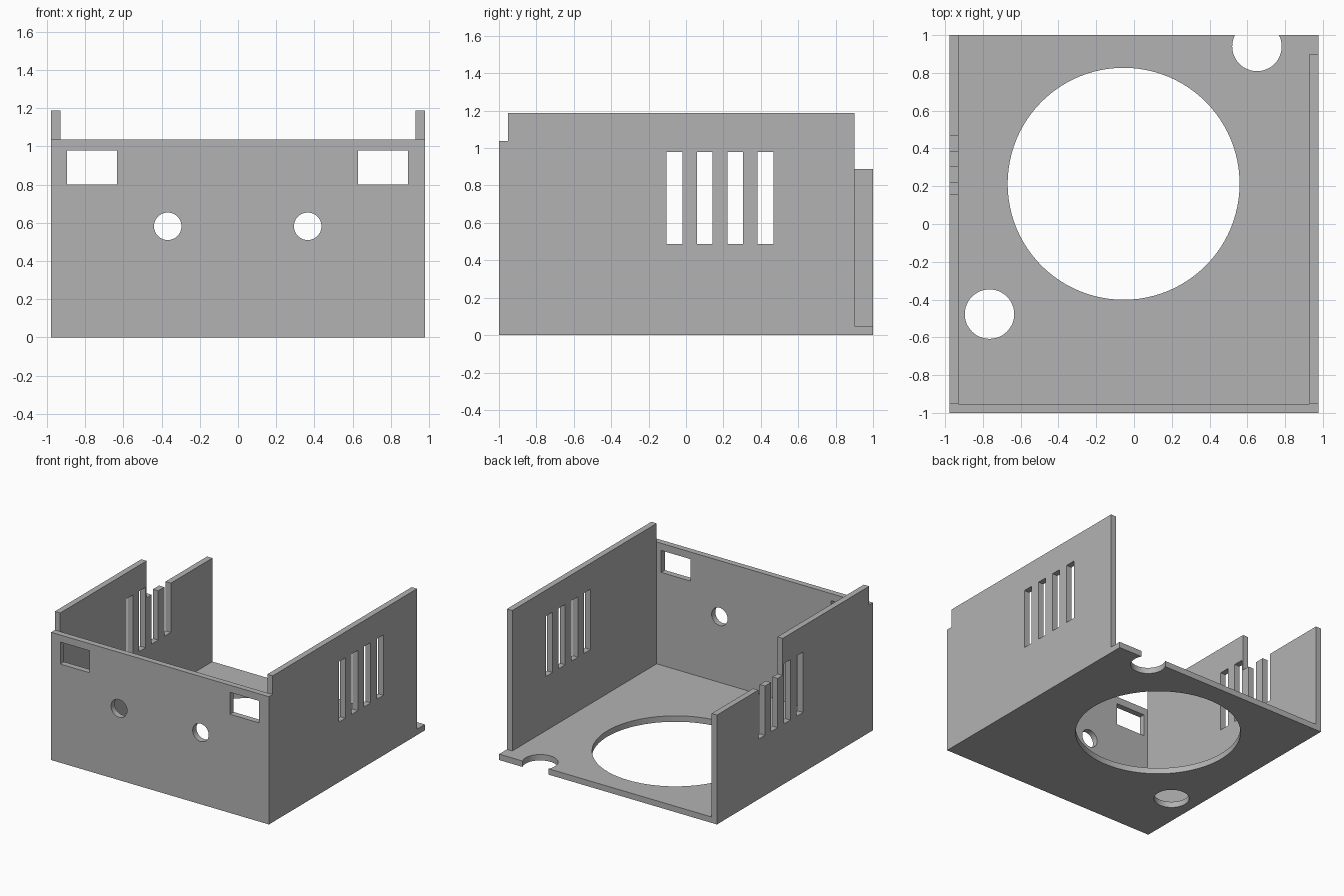
import bpy
import math

if "Cube" in bpy.data.objects:
    bpy.data.objects.remove(bpy.data.objects["Cube"])

W, D, H = 0.978, 1.0, 1.188      # half width, half depth, height
T = 0.048                        # wall thickness
FRONT_H, LOW_H = 1.037, 0.888    # front wall and lowered left wall tops
BIG = 2.0                        # beyond the case

grey = bpy.data.materials.new("grey plastic")
grey.diffuse_color = (0.45, 0.45, 0.45, 1)
grey.use_nodes = True
grey.node_tree.nodes["Principled BSDF"].inputs["Base Color"].default_value = grey.diffuse_color


def box(name, x, y, z):
    bpy.ops.mesh.primitive_cube_add(size=1, location=[sum(r) / 2 for r in (x, y, z)])
    ob = bpy.context.object
    ob.name = name
    ob.scale = [r[1] - r[0] for r in (x, y, z)]
    bpy.ops.object.transform_apply(location=True, rotation=True, scale=True)
    return ob


def rod(name, centre, radius, depth, sides, rot=(0, 0, 0)):
    bpy.ops.mesh.primitive_cylinder_add(vertices=sides, radius=radius, depth=depth,
                                        location=centre, rotation=rot)
    ob = bpy.context.object
    ob.name = name
    bpy.ops.object.transform_apply(location=True, rotation=True, scale=True)
    return ob


def cut(target, cutter):
    mod = target.modifiers.new("cut", 'BOOLEAN')
    mod.operation = 'DIFFERENCE'
    mod.solver = 'EXACT'
    mod.object = cutter
    bpy.context.view_layer.objects.active = target
    bpy.ops.object.modifier_apply(modifier=mod.name)
    bpy.data.objects.remove(cutter, do_unlink=True)


case = box("electronics_case", (-W, W), (-D, D), (0, H))
case.data.materials.append(grey)

# Open interior, leaving floor, front and two side walls
cut(case, box("cavity", (-W + T, W - T), (-D + T, BIG), (T, BIG)))
# Front wall is lower than the sides
cut(case, box("front_top", (-BIG, BIG), (-BIG, -D + T), (FRONT_H, BIG)))
# Right wall stops short of the back edge
cut(case, box("right_back", (W - 2 * T, BIG), (0.90, BIG), (T, BIG)))
# Left wall is lowered towards the back
cut(case, box("left_back", (-BIG, -W + 2 * T), (0.156, BIG), (LOW_H, BIG)))

# Vent slots through both side walls
for i in range(4):
    y = -0.104 + i * 0.1625
    cut(case, box("vent", (-BIG, BIG), (y, y + 0.084), (0.488, 0.978)))

# Front windows and round holes
for x in (-0.765, 0.759):
    cut(case, box("window", (x - 0.131, x + 0.131), (-BIG, -0.8), (0.801, 0.979)))
for x in (-0.368, 0.365):
    cut(case, rod("port", (x, -D, 0.582), 0.072, 0.4, 48, (math.pi / 2, 0, 0)))

# Floor openings: fan hole, post hole and back notch
for x, y, r, n in ((-0.055, 0.213, 0.614, 96), (-0.765, -0.477, 0.131, 48),
                   (0.651, 0.940, 0.131, 48)):
    cut(case, rod("floor_hole", (x, y, 0), r, 0.4, n))

bpy.ops.object.select_all(action='DESELECT')
case.select_set(True)
bpy.context.view_layer.objects.active = case
bpy.ops.object.shade_smooth_by_angle(angle=math.radians(30))
